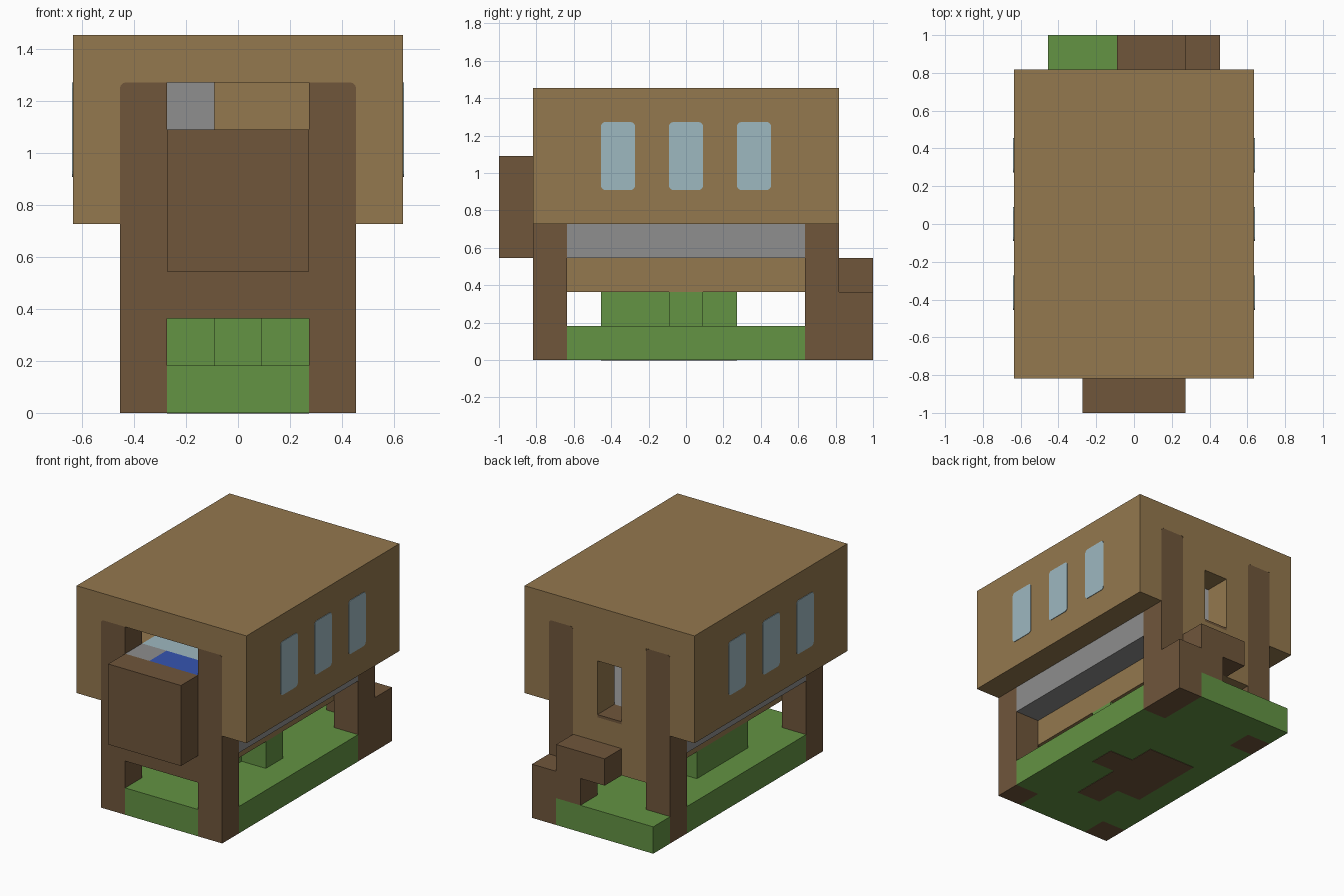
import bpy
import bmesh

old = bpy.data.objects.get("Cube")
if old:
    bpy.data.objects.remove(old, do_unlink=True)

U = 2 / 11  # one block


def material(name, r, g, b):
    def lin(c):
        c /= 255
        return c / 12.92 if c < 0.04045 else ((c + 0.055) / 1.055) ** 2.4
    col = (lin(r), lin(g), lin(b), 1)
    m = bpy.data.materials.new(name)
    m.use_nodes = True
    m.diffuse_color = col
    bsdf = m.node_tree.nodes["Principled BSDF"]
    bsdf.inputs["Base Color"].default_value = col
    bsdf.inputs["Roughness"].default_value = 0.9
    return m


TAN = material("tan planks", 148, 120, 78)
BROWN = material("brown wood", 112, 86, 59)
GREEN = material("grass green", 99, 147, 67)
GREY = material("stone grey", 142, 142, 142)
GLASS = material("pale blue glass", 158, 184, 192)
BLUE = material("deep blue", 53, 84, 176)


def block(name, mat, x, y, z, round_edge=None, radius=0.022):
    """Box from block-unit ranges; round_edge(a, b) picks edges to round."""
    bm = bmesh.new()
    bmesh.ops.create_cube(bm, size=1)
    for v in bm.verts:
        for i, (lo, hi) in enumerate((x, y, z)):
            v.co[i] = (lo if v.co[i] < 0 else hi) * U
    if round_edge:
        edges = [e for e in bm.edges if round_edge(e.verts[0].co, e.verts[1].co)]
        bmesh.ops.bevel(bm, geom=edges, offset=radius, segments=3,
                        profile=0.5, affect='EDGES')
    me = bpy.data.meshes.new(name)
    bm.to_mesh(me)
    bm.free()
    me.materials.append(mat)
    ob = bpy.data.objects.new(name, me)
    bpy.context.collection.objects.link(ob)
    return ob


def span(a, b, s):
    """Range a..b mirrored when s is -1."""
    return (a, b) if s > 0 else (-b, -a)


# Ground slab, notched round the posts
block("ground", GREEN, (-2.5, 2.5), (-3.5, 3.5), (0, 1))
block("ground_front", GREEN, (-1.5, 1.5), (-4.5, -3.5), (0, 1))
block("ground_back", GREEN, (-1.5, 1.5), (3.5, 4.5), (0, 1))
block("ground_back_strip", GREEN, (-2.5, 1.5), (4.5, 5.5), (0, 1))

# Bushes under the floor, with the soil patch beneath them
arms = {"long": ((-0.5, 0.5), (-2.5, 1.5)),
        "left": ((0.5, 1.5), (-0.5, 0.5)),
        "right": ((-1.5, -0.5), (-1.5, 1.5))}
for key, (x, y) in arms.items():
    block("bush_" + key, GREEN, x, y, (1, 2))
    block("soil_" + key, BROWN, x, y, (-0.015, 0.05))

# Corner posts with the outer top corner rounded
for sx, side in ((1, "left"), (-1, "right")):
    for sy, end in ((1, "back"), (-1, "front")):
        def top_corner(a, b, sx=sx, sy=sy):
            high = min(a.z, b.z) > 6.9 * U
            along_y = abs(a.y - b.y) > 0.5 * U
            outer = sx * a.x > 2 * U
            return high and along_y and (outer or sy > 0)
        block(f"{end}_{side}_post", BROWN, span(1.5, 2.5, sx),
              span(3.5, 4.5, sy), (0, 7), top_corner)
        block(f"{end}_{side}_post_header", TAN, span(1.52, 2.5, sx),
              span(3.52, 4.49, sy), (6.7, 7))

# Floor and keel
block("floor", GREY, (-2.5, 2.5), (-3.5, 3.5), (3, 4))
block("keel", TAN, (-1.5, 1.5), (-3.5, 3.5), (2, 3))

# Roof and side walls with three windows each
block("roof", TAN, (-3.5, 3.5), (-4.5, 4.5), (7, 8))
for s, side in ((1, "left"), (-1, "right")):
    block(side + "_wall", TAN, span(2.5, 3.5, s), (-4.5, 4.5), (4, 7))
    for i, y in enumerate((-2, 0, 2)):
        block(f"{side}_window_{i + 1}", GLASS, span(2.48, 3.52, s),
              (y - 0.5, y + 0.5), (5, 7),
              lambda a, b: abs(a.x - b.x) > 0.5 * U)

# Back wall around the doorway
block("back_wall_base", TAN, (-1.5, 1.5), (3.5, 4.5), (2, 3.9))
block("door_step", BROWN, (-0.5, 0.5), (3.5, 4.5), (3.9, 4))
for s, side in ((1, "left"), (-1, "right")):
    block(side + "_door_jamb", TAN, span(0.5, 1.5, s), (3.5, 4.5), (3.9, 7))
block("door_lintel", TAN, (-0.5, 0.5), (3.5, 4.5), (6, 7))

# Front wall and projecting box
block("front_wall", BROWN, (-1.5, 1.5), (-4.5, -3.5), (2, 5.9))
block("sill_grey", GREY, (-1.5, -0.5), (-4.5, -3.5), (5.9, 6))
block("sill_blue", BLUE, (-0.5, 1.5), (-4.5, -3.5), (5.9, 6))
block("front_box", BROWN, (-1.5, 1.5), (-5.5, -4.5), (3, 6))

# Interior furniture
block("inner_panel", GLASS, (-1.5, 1.5), (-3.5, -1.5), (4, 6))
block("inner_shelf", TAN, (-2.5, -1.5), (-3.5, -1.5), (4, 6))
block("grey_cabinet", GREY, (-1.5, -0.5), (2.5, 3.5), (4, 7))

# Stairs at the back
block("low_stair", BROWN, (1.5, 2.5), (4.5, 5.5), (0, 2))
block("stair_support", BROWN, (0.5, 1.5), (4.5, 5.5), (1, 2))
block("high_stair", BROWN, (-0.5, 1.5), (4.5, 5.5), (2, 3))
